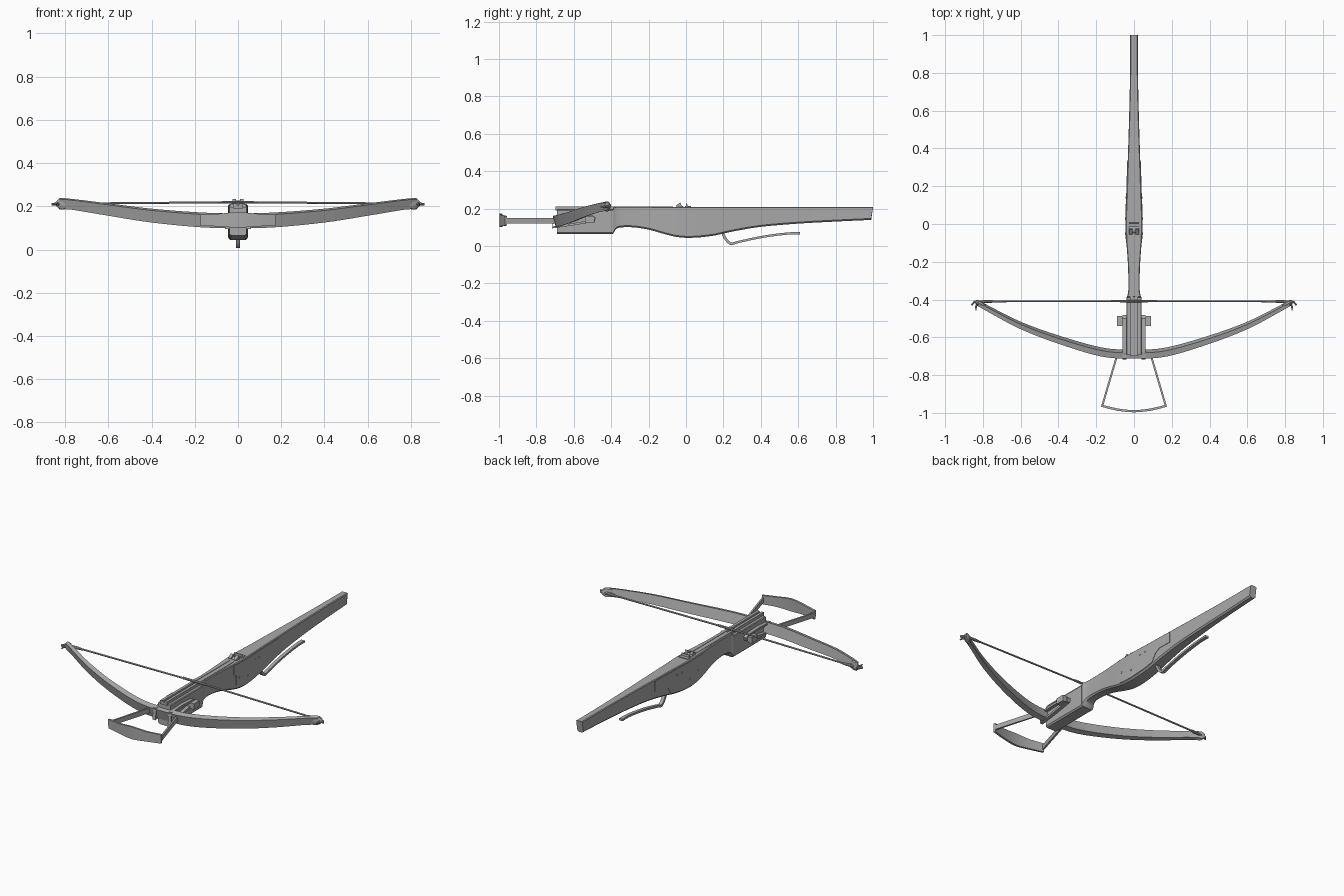
import bpy, math
from mathutils import Vector

if "Cube" in bpy.data.objects:
    bpy.data.objects.remove(bpy.data.objects["Cube"])

grey = bpy.data.materials.new("plain_grey")
grey.use_nodes = True
colour = (0.4, 0.4, 0.4, 1)
grey.diffuse_color = colour
grey.node_tree.nodes["Principled BSDF"].inputs["Base Color"].default_value = colour
parts = []


def loft(name, rings, closed=False):
    """Skin a list of equal-length rings and cap both ends."""
    n, count = len(rings[0]), len(rings)
    verts = [tuple(p) for ring in rings for p in ring]
    faces = []
    for i in range(count if closed else count - 1):
        a, b = i * n, (i + 1) % count * n
        faces += [(a + k, a + (k + 1) % n, b + (k + 1) % n, b + k) for k in range(n)]
    if not closed:
        faces += [tuple(range(n))[::-1], tuple(range((count - 1) * n, count * n))]
    mesh = bpy.data.meshes.new(name)
    mesh.from_pydata(verts, [], faces)
    mesh.materials.append(grey)
    obj = bpy.data.objects.new(name, mesh)
    bpy.context.collection.objects.link(obj)
    bpy.context.view_layer.objects.active = obj
    obj.select_set(True)
    bpy.ops.object.mode_set(mode="EDIT")
    bpy.ops.mesh.select_all(action="SELECT")
    bpy.ops.mesh.normals_make_consistent(inside=False)
    bpy.ops.object.mode_set(mode="OBJECT")
    obj.select_set(False)
    parts.append(obj)
    return obj


def smooth(points, steps):
    """Catmull-Rom curve through the points, any number of components."""
    pts = [points[0]] + list(points) + [points[-1]]
    out = []
    for p, q, r, s in zip(pts, pts[1:], pts[2:], pts[3:]):
        for k in range(steps):
            t = k / steps
            out.append([b + t * ((c - a) / 2 + t * (a - 2.5 * b + 2 * c - d / 2
                        + t * (1.5 * (b - c) + (d - a) / 2)))
                        for a, b, c, d in zip(p, q, r, s)])
    return out + [list(points[-1])]


def sweep(name, path, up=(0, 0, 1), sides=4, closed=False):
    """Path points are x, y, z, half width, half height."""
    rings, up = [], Vector(up)
    for i, point in enumerate(path):
        before = path[i - 1] if closed or i else point
        after = path[(i + 1) % len(path)] if closed or i + 1 < len(path) else point
        tangent = (Vector(after[:3]) - Vector(before[:3])).normalized()
        side = tangent.cross(up).normalized()
        lift = side.cross(tangent)
        grow = math.sqrt(2) if sides == 4 else 1
        turns = [math.tau * (k + 0.5) / sides for k in range(sides)]
        rings.append([Vector(point[:3]) + grow * (side * point[3] * math.cos(a)
                      + lift * point[4] * math.sin(a)) for a in turns])
    return loft(name, rings, closed)


def box(name, x, y, z):
    return loft(name, [[(i, y[0], z[0]), (i, y[1], z[0]), (i, y[1], z[1]), (i, y[0], z[1])]
                       for i in x])


def rod(name, x, y, z, r, sides=12):
    """Cylinder lying along x."""
    turns = [math.tau * k / sides for k in range(sides)]
    return loft(name, [[(i, y + r * math.cos(a), z + r * math.sin(a)) for a in turns] for i in x])


# Stock: stations of y, underside height, half width
stations = smooth([
    (-.69, .065, .04), (-.42, .065, .04), (-.39, .067, .039), (-.375, .09, .034),
    (-.345, .1, .03), (-.28, .1, .03), (-.2, .088, .033), (-.1, .06, .04),
    (-.03, .046, .043), (.05, .045, .043), (.15, .056, .039), (.25, .078, .036),
    (.4, .103, .031), (.6, .12, .025), (.8, .131, .021), (.99, .14, .02)], 3)


def at(y):
    for p, q in zip(stations, stations[1:]):
        if p[0] <= y <= q[0]:
            t = (y - p[0]) / (q[0] - p[0])
            return [a + t * (b - a) for a, b in zip(p, q)]


rings = []
for y, low, w in stations:
    top = .195 if y < -.385 else .21
    half = [(w - .008, low), (w, low + .008), (w, top - .004), (w - .004, top)]
    rings.append([(x, y, z) for x, z in half] + [(-x, y, z) for x, z in half[::-1]])
rings[-1] = [(x, y + .01 * (z > .17), z) for x, y, z in rings[-1]]
loft("stock", rings)

# Raised lock plates on both flanks, stepping up at front and rear
plate = [(-.1, .15), (-.085, .142), (-.077, .13), (-.075, at(-.075)[1] + .012)]
plate += [(y / 100, at(y / 100)[1] + .012) for y in range(-5, 20, 4)]
plate += [(.2, .08), (.21, .1), (.23, .125), (.26, .14), (.34, .14)]
loft("lock_plates", [[(s * (at(y)[2] + .0025), y, z) for s, z in
                      ((-1, low), (1, low), (1, .203), (-1, .203))] for y, low in plate])

# Bolt rail with a centre groove
groove = [(-.022, .19), (.022, .19), (.022, .212), (.006, .212),
          (.004, .205), (-.004, .205), (-.006, .212), (-.022, .212)]
loft("bolt_rail", [[(x, y, z) for x, z in groove] for y in (-.698, -.07)])

# Nut with two claws, and the sight leaf behind it
rod("nut", (-.026, .026), -.03, .196, .022, 16)
for side, label in ((1, "left"), (-1, "right")):
    loft("nut_claw_" + label, [[(x * side, -.02, .205), (x * side, -.045, .205),
                               (x * side, -.055, .216), (x * side, -.03, .234)]
                              for x in (.009, .026)])
box("sight_base", (-.03, .03), (-.005, .028), (.205, .214))
loft("sight_leaf", [[(x, 0, .21), (x, .008, .21), (x, .006, .227), (x, 0, .227)]
                    for x in (-.026, .026)])

# Pins through the stock
for i, (y, z) in enumerate(((-.05, .12), (.1, .165), (.14, .165), (.03, .1))):
    w = at(y)[2] + .005
    rod("pin_%d" % (i + 1), (-w, w), y, z, .005, 8)

# Bow: one continuous tapered bar, tilted up towards its tips
half_bow = [(0, -.688, .133, .016, .031), (.17, -.678, .137, .016, .031),
            (.4, -.612, .157, .014, .029), (.6, -.537, .185, .012, .026),
            (.76, -.455, .208, .01, .023), (.82, -.421, .212, .01, .024)]
bow = [(-p[0],) + p[1:] for p in half_bow[:0:-1]] + half_bow
sweep("bow", smooth(bow, 5), up=(0, -.27, .96))

for s, label in ((1, "left"), (-1, "right")):
    # Tip knob with string peg and curled hook
    sweep("bow_tip_" + label, [(s * .79, -.437, .211, .011, .023), (s * .805, -.428, .212, .015, .027),
          (s * .825, -.417, .212, .015, .026), (s * .84, -.409, .211, .008, .012)], sides=10)
    sweep("tip_peg_" + label, [(s * .82, -.418, .21, .007, .007), (s * .845, -.412, .21, .007, .007),
          (s * .86, -.43, .21, .005, .006)], sides=8)
    sweep("tip_hook_" + label, smooth([(s * .815, -.42, .21, .008, .009),
          (s * .835, -.432, .21, .006, .007), (s * .836, -.458, .21, .003, .004)], 3), sides=8)
    # Thick end binding of the string
    sweep("string_loop_" + label, [(s * .73, -.41, .212, .005, .005), (s * .765, -.41, .212, .009, .008),
          (s * .82, -.412, .212, .008, .008)], sides=8)
    # Stirrup leg
    sweep("stirrup_leg_" + label, [(s * .085, -.68, .135, .005, .014),
          (s * .168, -.962, .135, .005, .014)])
    # Bow iron loop and its wedge
    loop = [(-.714, .1), (-.706, .158), (-.6, .163), (-.5, .158), (-.488, .148), (-.49, .136), (-.6, .117)]
    sweep("bow_iron_" + label, [(s * .05, y, z, .006, .01) for y, z in loop],
          up=(1, 0, 0), closed=True)
    box("wedge_" + label, (s * .035, s * .088), (-.537, -.492), (.129, .154))
    box("wedge_head_" + label, (s * .064, s * .09), (-.54, -.488), (.124, .159))

# String with a bound middle
sweep("string", [(-.82, -.41, .212, .005, .005), (0, -.408, .219, .005, .005),
                 (.82, -.41, .212, .005, .005)], sides=8)
sweep("string_binding", [(-.075, -.408, .219, .007, .007), (.075, -.408, .219, .007, .007)], sides=8)

# Stirrup foot plate, bowed forward and tallest in the middle
sweep("stirrup_foot", smooth([(-.172, -.962, .135, .006, .026), (-.09, -.982, .136, .006, .029),
      (0, -.991, .137, .006, .036), (.09, -.982, .136, .006, .029),
      (.172, -.962, .135, .006, .026)], 3))

# Release lever under the stock
lever = smooth([(0, .19, .085, .01, .007), (0, .208, .045, .01, .007), (0, .238, .013, .01, .007),
                (0, .28, .022, .01, .006), (0, .38, .044, .01, .006), (0, .48, .06, .01, .006),
                (0, .56, .068, .01, .006), (0, .61, .068, .011, .006)], 3)
sweep("release_lever", lever)

# Smooth curved surfaces, keep hard edges
for obj in parts:
    obj.select_set(True)
bpy.context.view_layer.objects.active = parts[0]
bpy.ops.object.shade_smooth_by_angle(angle=math.radians(30))
